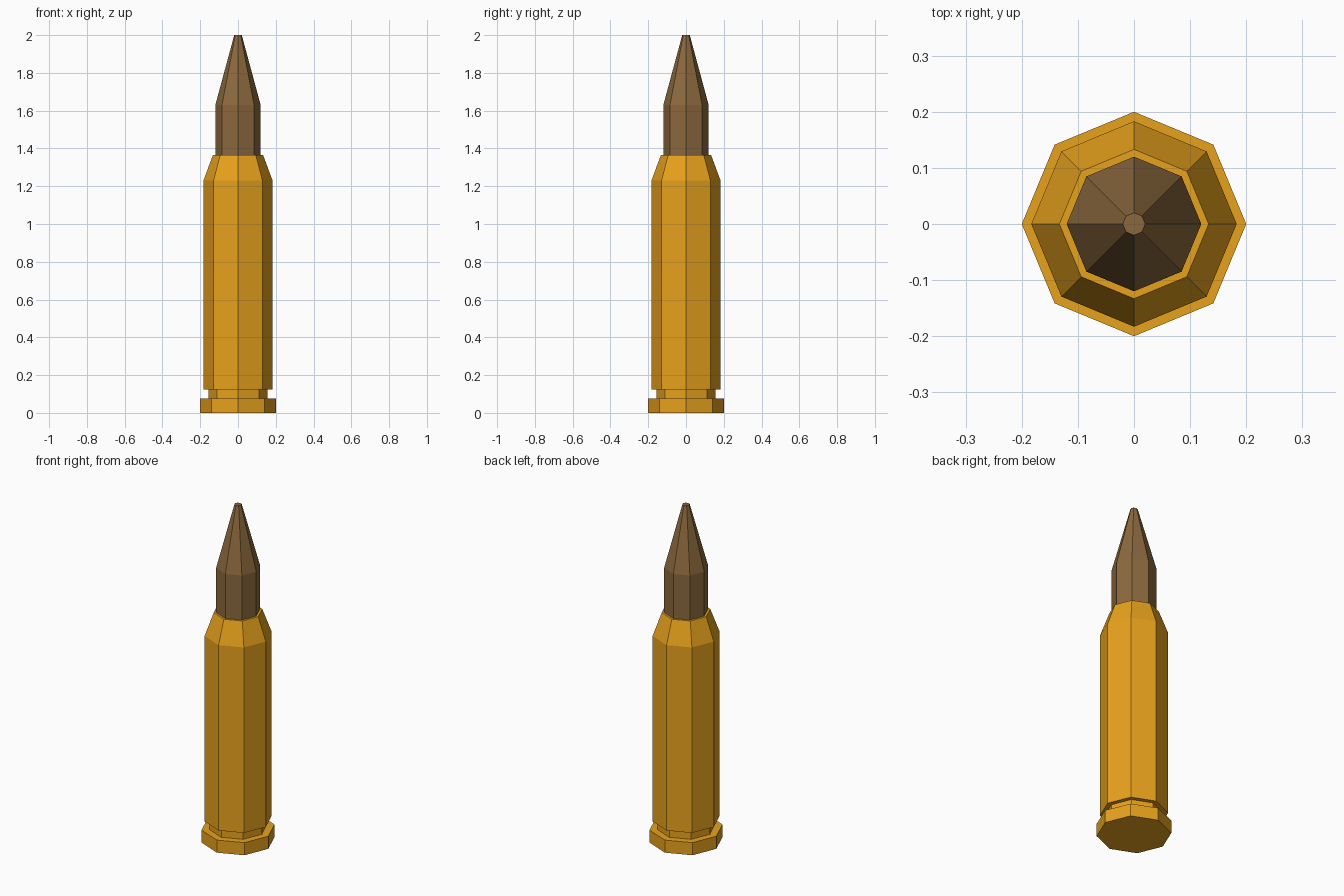
import bpy, bmesh
from math import cos, sin, pi

if "Cube" in bpy.data.objects:
    bpy.data.objects.remove(bpy.data.objects["Cube"])

SIDES = 8


def material(name, color):
    m = bpy.data.materials.new(name)
    m.diffuse_color = (*color, 1)
    m.use_nodes = True
    m.node_tree.nodes["Principled BSDF"].inputs["Base Color"].default_value = m.diffuse_color
    return m


def lathe(name, profile, mat, cap_bottom=False, cap_top=False):
    """Revolve (radius, z) points into a flat-shaded eight-sided solid."""
    bm = bmesh.new()
    rings = [[bm.verts.new((r * cos(2 * pi * i / SIDES), r * sin(2 * pi * i / SIDES), z))
              for i in range(SIDES)] for r, z in profile]
    for a, b in zip(rings, rings[1:]):
        for i in range(SIDES):
            j = (i + 1) % SIDES
            bm.faces.new((a[i], a[j], b[j], b[i]))
    if cap_bottom:
        bm.faces.new(rings[0][::-1])
    if cap_top:
        bm.faces.new(rings[-1])
    mesh = bpy.data.meshes.new(name)
    bm.to_mesh(mesh)
    bm.free()
    mesh.materials.append(mat)
    obj = bpy.data.objects.new(name, mesh)
    bpy.context.collection.objects.link(obj)
    return obj


brass = material("brass", (0.80, 0.36, 0.012))
copper = material("copper", (0.26, 0.14, 0.047))

# Case: rim, extractor groove, straight body, sloped shoulder, mouth
lathe("case", [(0.2, 0), (0.2, 0.075), (0.157, 0.075), (0.157, 0.125), (0.183, 0.125),
               (0.183, 1.23), (0.133, 1.365), (0.12, 1.365)], brass, cap_bottom=True)

# Bullet: straight shank and tapered nose with a small flat tip
lathe("bullet", [(0.12, 1.365), (0.12, 1.63), (0.02, 2.0)], copper, cap_top=True)
